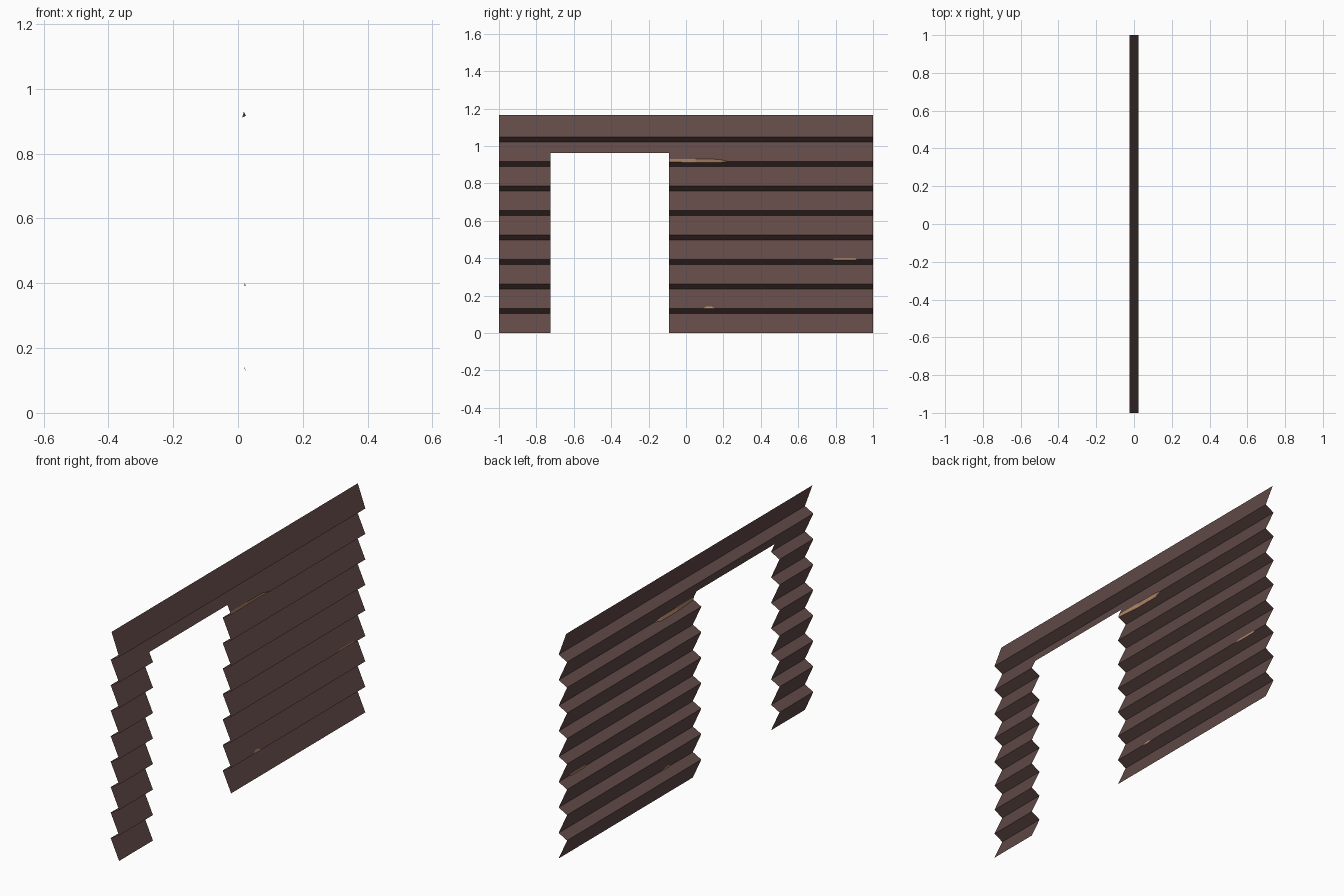
import bpy, bmesh

if "Cube" in bpy.data.objects:
    bpy.data.objects.remove(bpy.data.objects["Cube"])

# Clapboard wall: one thin zigzag sheet with a doorway and chipped plank edges
PITCH, DROP, HALF = 0.131, 0.026, 0.024
TOP, PLANKS = 1.166, 9
DOOR_Y0, DOOR_Y1, DOOR_Z = -0.725, -0.09, 0.963

# Chips: lip number -> (y, cut up the plank, cut under the lip)
CHIPS = {
    7: [(-0.09, 0.013, 0.002), (0.05, 0.013, 0.006), (0.175, 0.012, 0.006), (0.225, 0, 0)],
    3: [(0.77, 0, 0), (0.80, 0.008, 0.002), (0.90, 0.008, 0.002), (0.92, 0, 0)],
    1: [(0.09, 0, 0), (0.11, 0.012, 0.001), (0.135, 0.012, 0.001), (0.155, 0, 0)],
}


def material(name, color):
    m = bpy.data.materials.new(name)
    m.diffuse_color = (*color, 1)
    m.use_nodes = True
    m.node_tree.nodes["Principled BSDF"].inputs["Base Color"].default_value = m.diffuse_color
    return m


def chip_at(lip, y):
    pts = CHIPS.get(lip, [])
    for (a, u0, d0), (b, u1, d1) in zip(pts, pts[1:]):
        if a <= y <= b:
            t = (y - a) / (b - a)
            return u0 + (u1 - u0) * t, d0 + (d1 - d0) * t
    return 0, 0


def profile(y):
    """Points (x, z, kind) from the ground up; kind colours the strip above."""
    rise = PITCH - DROP
    plank_x = lambda h: HALF - 2 * HALF * h / rise
    pts = []
    for k in range(PLANKS):
        z = k * PITCH
        up, down = chip_at(k, y)
        if k:
            pts.append((HALF - 2 * HALF * (down / DROP), z - down, 1))
        pts.append((plank_x(up), z + up, 0))
        if z < DOOR_Z < z + rise:
            pts.append((plank_x(DOOR_Z - z), DOOR_Z, 0))
        if k < PLANKS - 1:
            pts.append((-HALF, z + rise, 0))
    pts.append((-0.019, TOP, 0))
    return pts


stations = sorted({-1.0, 1.0, DOOR_Y0, DOOR_Y1} | {p[0] for c in CHIPS.values() for p in c})
bm = bmesh.new()
columns = []
for y in stations:
    columns.append([(bm.verts.new((x, y, z)), kind) for x, z, kind in profile(y)])

for i, (a, b) in enumerate(zip(columns, columns[1:])):
    in_door = DOOR_Y0 <= stations[i] < DOOR_Y1
    for j in range(len(a) - 1):
        if in_door and a[j + 1][0].co.z <= DOOR_Z + 1e-5:
            continue
        f = bm.faces.new((a[j][0], b[j][0], b[j + 1][0], a[j + 1][0]))
        f.material_index = a[j][1]

# Collapse the unchipped lips back to sharp edges and drop unused points
bmesh.ops.remove_doubles(bm, verts=bm.verts[:], dist=1e-5)
bmesh.ops.delete(bm, geom=[v for v in bm.verts if not v.link_faces], context='VERTS')

me = bpy.data.meshes.new("clapboard_wall")
bm.to_mesh(me)
bm.free()
me.materials.append(material("dark brown paint", (0.117, 0.067, 0.062)))
me.materials.append(material("bare wood", (0.48, 0.25, 0.14)))
wall = bpy.data.objects.new("clapboard_wall", me)
bpy.context.collection.objects.link(wall)
